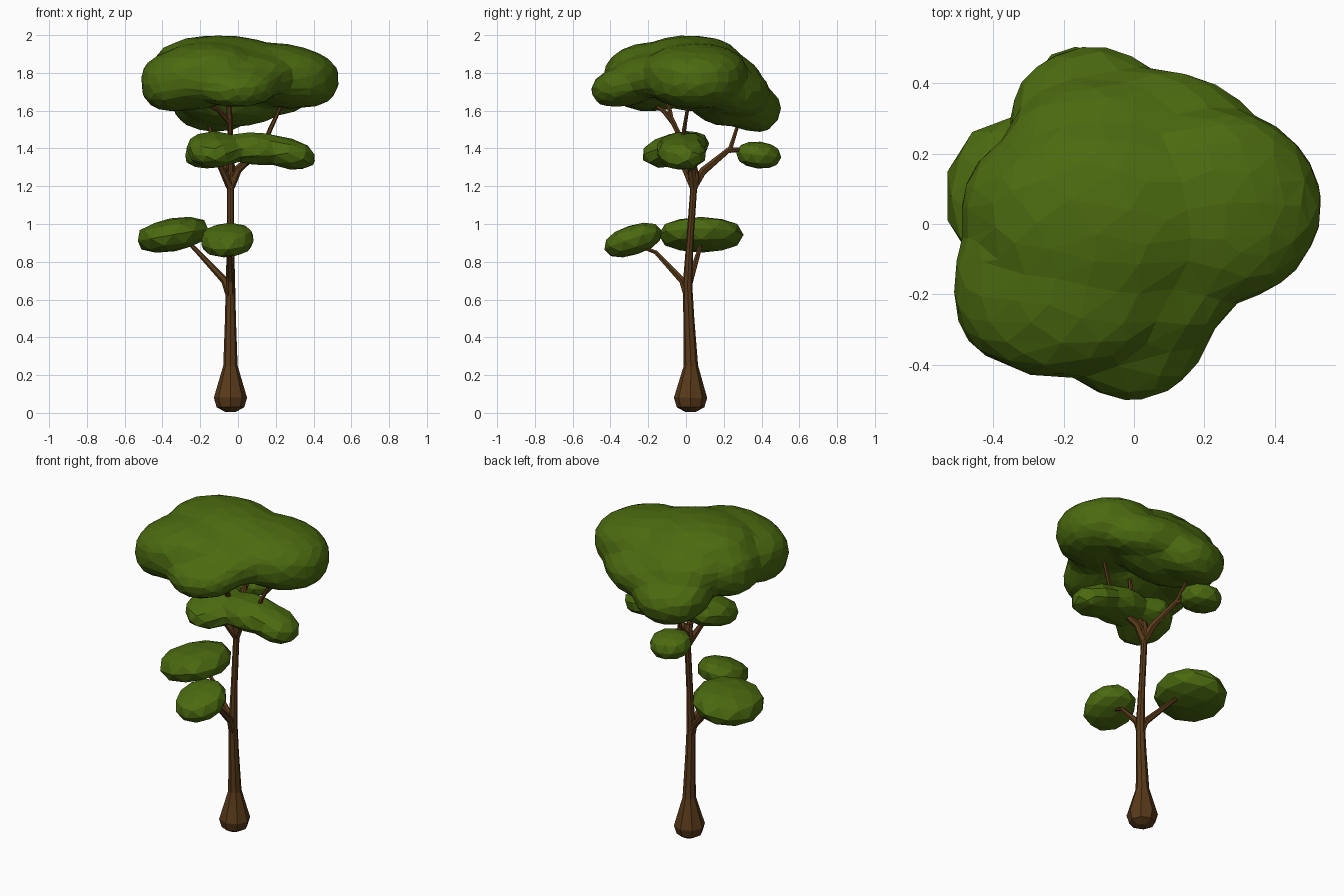
import bpy, bmesh
from mathutils import Vector, Euler
from math import cos, sin, pi, radians

if "Cube" in bpy.data.objects:
    bpy.data.objects.remove(bpy.data.objects["Cube"])


def material(name, rgb):
    m = bpy.data.materials.new(name)
    m.diffuse_color = (*rgb, 1)
    m.use_nodes = True
    m.node_tree.nodes["Principled BSDF"].inputs["Base Color"].default_value = m.diffuse_color
    return m


BARK = material("bark", (0.10, 0.042, 0.010))
LEAF = material("leaf", (0.07, 0.145, 0.005))


def make_object(name, bm, mat):
    bmesh.ops.recalc_face_normals(bm, faces=bm.faces)
    me = bpy.data.meshes.new(name)
    bm.to_mesh(me)
    bm.free()
    me.materials.append(mat)
    ob = bpy.data.objects.new(name, me)
    bpy.context.collection.objects.link(ob)
    return ob


def limb(name, pts, sides):
    """Tapered faceted tube through (x, y, z, radius) points."""
    bm = bmesh.new()
    rings = []
    for i, p in enumerate(pts):
        a = Vector(pts[max(i - 1, 0)][:3])
        b = Vector(pts[min(i + 1, len(pts) - 1)][:3])
        rot = Vector((0, 0, 1)).rotation_difference((b - a).normalized())
        rings.append([bm.verts.new(Vector(p[:3]) + rot @ Vector(
            (p[3] * cos(2 * pi * k / sides), p[3] * sin(2 * pi * k / sides), 0)))
            for k in range(sides)])
    for r, s in zip(rings, rings[1:]):
        for k in range(sides):
            n = (k + 1) % sides
            bm.faces.new((r[k], r[n], s[n], s[k]))
    bm.faces.new(rings[0])
    bm.faces.new(rings[-1])
    return make_object(name, bm, BARK)


def add_blob(bm, centre, radii, tilt=(0, 0, 0), subdiv=2):
    """Slightly boxy ellipsoid, tilted by degrees."""
    vs = bmesh.ops.create_icosphere(bm, subdivisions=subdiv, radius=1)["verts"]
    rot = Euler([radians(t) for t in tilt]).to_matrix()
    for v in vs:
        z = abs(v.co.z) ** 0.75 * (1 if v.co.z > 0 else -1)
        v.co = Vector(centre) + rot @ Vector(
            (v.co.x * radii[0], v.co.y * radii[1], z * radii[2]))


def foliage(name, blobs, blend=False):
    bm = bmesh.new()
    for b in blobs:
        add_blob(bm, *b, subdiv=3 if blend else 2)
    ob = make_object(name, bm, LEAF)
    if blend:
        # fuse the lobes into one lumpy faceted mass
        r = ob.modifiers.new("fuse", "REMESH")
        r.mode = "VOXEL"
        r.voxel_size = 0.025
        s = ob.modifiers.new("soften", "SMOOTH")
        s.factor = 0.5
        s.iterations = 8
        d = ob.modifiers.new("facets", "DECIMATE")
        d.ratio = 0.08
    return ob


# trunk with swollen foot
limb("trunk", [(-.04, .024, .006, .03), (-.04, .024, .03, .073), (-.04, .024, .08, .088),
               (-.04, .026, .25, .038), (-.04, .015, .5, .029), (-.04, .008, .68, .025),
               (-.04, .02, .9, .019), (-.04, .04, 1.18, .018), (-.04, .045, 1.24, .032),
               (-.04, .03, 1.32, .022)], 8)

# branches
branches = {
    "lower_left_branch": [(-.045, .005, .62, .02), (-.07, .02, .70, .02),
                          (-.22, .07, .86, .012), (-.27, .08, .91, .01)],
    "lower_front_branch": [(-.04, .005, .62, .02), (-.04, -.02, .70, .02),
                           (-.045, -.16, .85, .012), (-.05, -.24, .88, .01)],
    "back_branch": [(-.04, .04, 1.2, .025), (-.06, .09, 1.28, .022),
                    (-.12, .235, 1.4, .014), (-.15, .27, 1.51, .01), (-.16, .30, 1.62, .008)],
    "back_twig": [(-.12, .23, 1.39, .014), (-.15, .32, 1.395, .01), (-.17, .38, 1.37, .008)],
    "right_branch": [(-.04, .04, 1.2, .025), (.0, .03, 1.29, .022), (.13, -.02, 1.40, .014),
                     (.17, -.01, 1.5, .012), (.225, .01, 1.62, .01), (.26, .02, 1.69, .008)],
    "left_twig": [(-.04, .04, 1.2, .025), (-.08, .0, 1.28, .018), (-.13, -.05, 1.38, .01)],
    "front_branch": [(-.04, .03, 1.28, .022), (-.04, -.03, 1.46, .015),
                     (-.045, -.08, 1.56, .016), (-.05, -.10, 1.68, .009)],
    "front_left_branch": [(-.045, -.07, 1.54, .015), (-.10, -.12, 1.60, .012),
                          (-.23, -.22, 1.67, .009), (-.27, -.24, 1.71, .008)],
}
for name, pts in branches.items():
    limb(name, pts, 6)

# low leaf pads
foliage("lower_left_leaves", [((-.345, .08, .943), (.198, .225, .088), (0, -10, 0))])
foliage("lower_front_leaves", [((-.057, -.28, .915), (.145, .16, .078), (18, -4, 0))])

# middle leaf pads: the front two touch
foliage("middle_front_leaves", [
    ((-.125, -.055, 1.395), (.153, .187, .086), (14, 0, 0)),
    ((.10, -.02, 1.40), (.18, .14, .088), (5, 4, 0)),
    ((.26, -.02, 1.375), (.16, .133, .082), (0, 16, 0))], True)
foliage("middle_back_leaves", [((-.165, .385, 1.365), (.12, .12, .071), (-6, 0, 0))])

# large top crown
foliage("crown", [
    ((.235, .05, 1.785), (.305, .28, .17), (0, 8, 0)),
    ((-.225, -.165, 1.775), (.295, .275, .17), (0, -6, 0)),
    ((-.35, -.20, 1.745), (.165, .20, .15)),
    ((-.32, .04, 1.755), (.175, .20, .16)),
    ((-.01, -.27, 1.75), (.235, .24, .115), (16, 0, 0)),
    ((.08, -.17, 1.79), (.24, .20, .12), (10, 0, 30)),
    ((-.16, -.21, 1.85), (.24, .20, .11), (8, 0, 0)),
    ((-.12, .30, 1.65), (.235, .215, .14), (-27, 0, 0)),
    ((-.09, .17, 1.765), (.30, .25, .17), (-22, 0, 0)),
    ((-.10, .02, 1.85), (.34, .27, .15)),
    ((.13, .25, 1.71), (.28, .18, .13), (-20, 0, -22)),
    ((-.03, .19, 1.66), (.28, .18, .14), (-15, 0, 0)),
], True)
